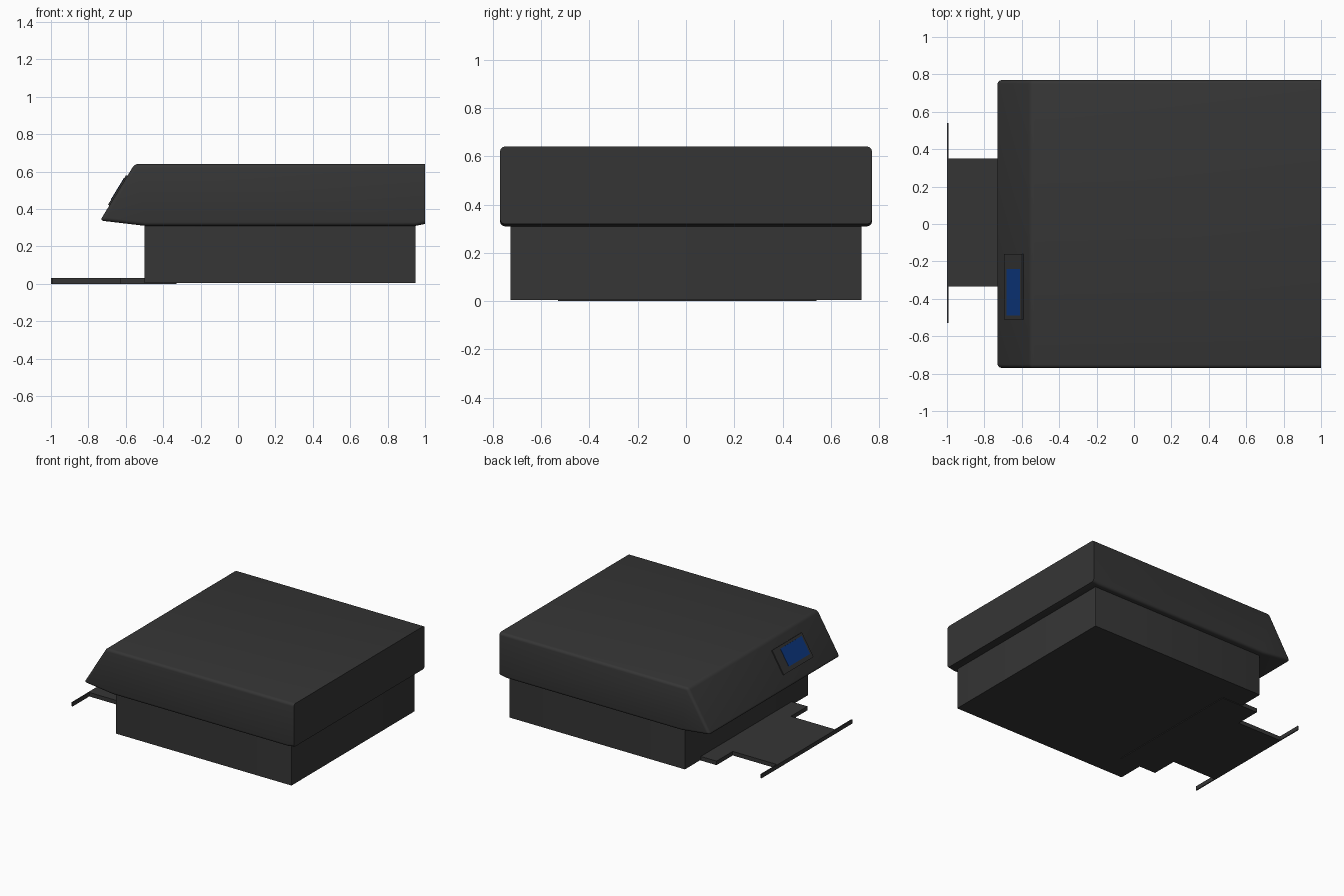
import bpy, bmesh, math
from mathutils import Vector

if "Cube" in bpy.data.objects:
    bpy.data.objects.remove(bpy.data.objects["Cube"])


def material(name, col):
    m = bpy.data.materials.new(name)
    m.diffuse_color = (*col, 1)
    m.use_nodes = True
    m.node_tree.nodes["Principled BSDF"].inputs["Base Color"].default_value = m.diffuse_color
    return m


GREY = material("dark grey", (0.036, 0.036, 0.036))
BLUE = material("screen blue", (0.004, 0.042, 0.23))


def extrude(name, pts, to3d, vec, mat, bevel=0, pick=None):
    """Extrude a flat outline along vec, rounding the picked edges."""
    bm = bmesh.new()
    face = bm.faces.new([bm.verts.new(to3d(*p)) for p in pts])
    geo = bmesh.ops.extrude_face_region(bm, geom=[face], use_keep_orig=True)
    moved = [g for g in geo["geom"] if isinstance(g, bmesh.types.BMVert)]
    bmesh.ops.translate(bm, verts=moved, vec=vec)
    bmesh.ops.recalc_face_normals(bm, faces=bm.faces[:])
    if bevel:
        edges = [e for e in bm.edges if pick(e)]
        bmesh.ops.bevel(bm, geom=edges, offset=bevel, segments=4,
                        profile=0.5, affect='EDGES', clamp_overlap=True)
    me = bpy.data.meshes.new(name)
    bm.to_mesh(me)
    bm.free()
    me.materials.append(mat)
    ob = bpy.data.objects.new(name, me)
    bpy.context.collection.objects.link(ob)
    if bevel:
        bpy.context.view_layer.objects.active = ob
        ob.select_set(True)
        bpy.ops.object.shade_smooth_by_angle(angle=math.radians(30))
        ob.select_set(False)
    return ob


def side_profile(name, pts, y0, y1, mat, **kw):
    return extrude(name, pts, lambda x, z: (x, y0, z), Vector((0, y1 - y0, 0)), mat, **kw)


def plan_profile(name, pts, z0, z1, mat, **kw):
    return extrude(name, pts, lambda x, y: (x, y, z0), Vector((0, 0, z1 - z0)), mat, **kw)


# upper housing: sloped front, rounded edges except around the flat rear face
def housing_edge(e):
    at_rear = all(v.co.x > 0.99 for v in e.verts)
    return not at_rear and e.calc_face_angle(0) > 0.35


side_profile("upper_housing",
             [(-0.737, 0.338), (-0.5, 0.31), (0.95, 0.31), (1, 0.32), (1, 0.64), (-0.553, 0.64)],
             -0.77, 0.77, GREY, bevel=0.02, pick=housing_edge)

# lower base
plan_profile("lower_base", [(-0.5, -0.727), (0.95, -0.727), (0.95, 0.727), (-0.5, 0.727)],
             0.005, 0.315, GREY, bevel=0.005,
             pick=lambda e: abs(e.verts[0].co.z - e.verts[1].co.z) > 0.1)

# stepped paper tray with end lip
plan_profile("paper_tray",
             [(-1, -0.335), (-0.63, -0.335), (-0.63, -0.53), (-0.33, -0.53),
              (-0.33, 0.54), (-0.63, 0.54), (-0.63, 0.35), (-1, 0.35)], 0, 0.03, GREY)
plan_profile("tray_lip", [(-1, -0.53), (-0.992, -0.53), (-0.992, 0.54), (-1, 0.54)],
             0, 0.03, GREY)


# control panel and screen lying on the sloped front
def on_slope(name, x0, x1, y0, y1, low, high, mat):
    def pt(x, h):
        return (x - 0.854 * h, 0.338 + (x + 0.737) * 1.641 + 0.521 * h)
    side_profile(name, [pt(x0, low), pt(x1, low), pt(x1, high), pt(x0, high)], y0, y1, mat)


on_slope("control_panel", -0.688, -0.592, -0.51, -0.16, -0.01, 0.008, GREY)
on_slope("screen", -0.672, -0.602, -0.49, -0.24, 0.006, 0.010, BLUE)
